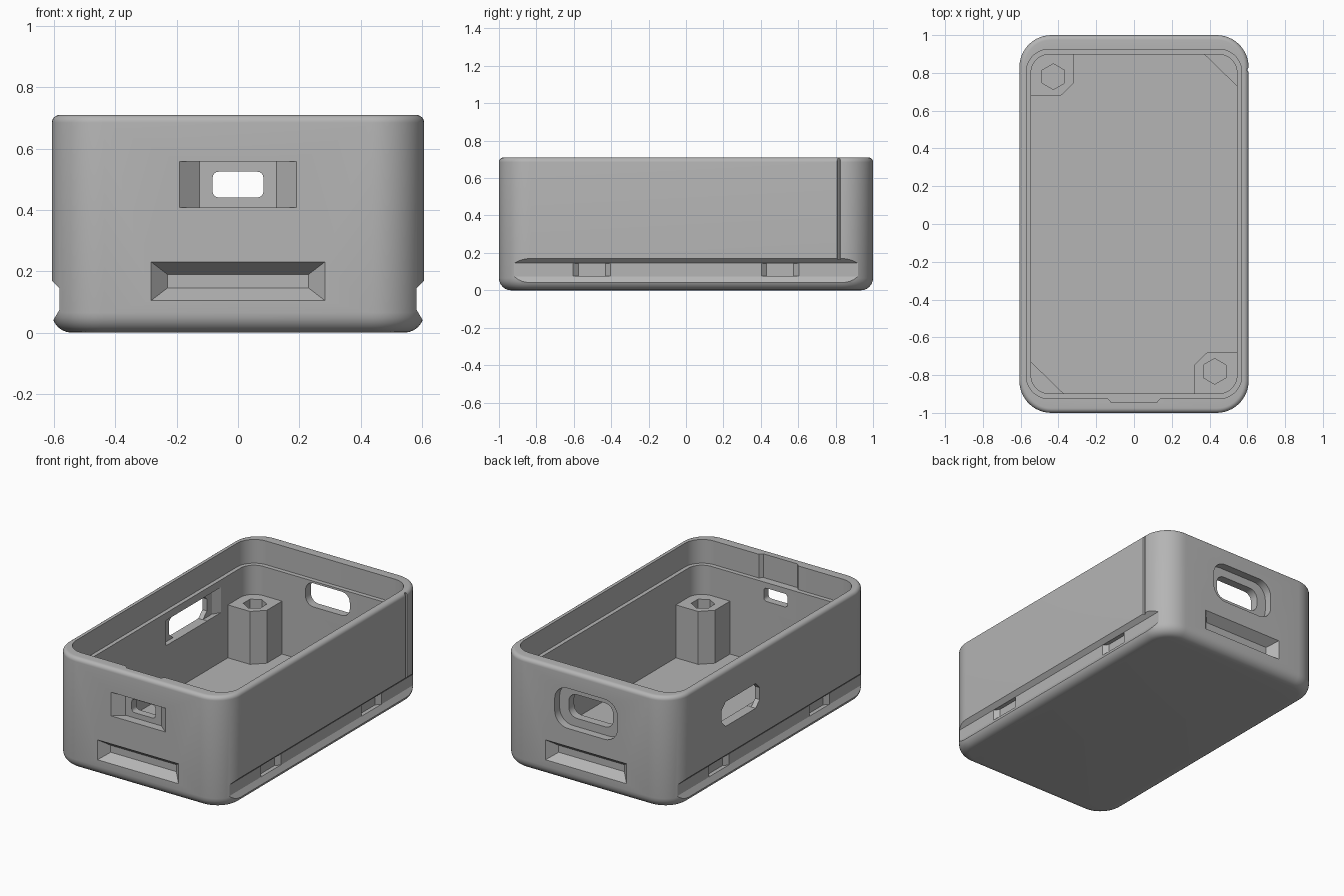
import bpy, bmesh, math

cube = bpy.data.objects.get("Cube")
if cube:
    bpy.data.objects.remove(cube, do_unlink=True)

HX, HY, TOP = 0.607, 1.0, 0.71      # half width, half length, height
FLOOR, LEDGE, POST_TOP = 0.04, 0.56, 0.375

grey = bpy.data.materials.new("matte_grey")
grey.use_nodes = True
GREY = (0.46, 0.46, 0.46, 1)
grey.diffuse_color = GREY
bsdf = grey.node_tree.nodes["Principled BSDF"]
bsdf.inputs["Base Color"].default_value = GREY
bsdf.inputs["Roughness"].default_value = 0.7


def place(axis, pos, u, v):
    return {"x": (pos, u, v), "y": (u, pos, v), "z": (u, v, pos)}[axis]


def section(axis, pos, cu, cv, hu, hv, r=0, seg=0):
    """Rectangle across an axis; seg 0 is square, 1 chamfered, more is rounded."""
    pts = []
    for i, (su, sv) in enumerate(((1, 1), (-1, 1), (-1, -1), (1, -1))):
        for k in range(seg + 1):
            a = math.pi / 2 * (i + (k / seg if seg else 0))
            ru, rv = (math.cos(a), math.sin(a)) if seg else (su, sv)
            pts.append(place(axis, pos, cu + su * (hu - r) + r * ru,
                             cv + sv * (hv - r) + r * rv))
    return pts


def prism(axis, outline, start, end):
    return [[place(axis, p, u, v) for u, v in outline] for p in (start, end)]


def loft(name, sections):
    """Closed solid through matching loops of points."""
    bm = bmesh.new()
    loops = [[bm.verts.new(p) for p in s] for s in sections]
    n = len(loops[0])
    for a, b in zip(loops, loops[1:]):
        for i in range(n):
            j = (i + 1) % n
            bm.faces.new((a[i], a[j], b[j], b[i]))
    bm.faces.new(loops[0][::-1])
    bm.faces.new(loops[-1])
    bmesh.ops.recalc_face_normals(bm, faces=bm.faces)
    mesh = bpy.data.meshes.new(name)
    bm.to_mesh(mesh)
    bm.free()
    mesh.materials.append(grey)
    ob = bpy.data.objects.new(name, mesh)
    bpy.context.collection.objects.link(ob)
    return ob


def activate(ob):
    bpy.ops.object.select_all(action="DESELECT")
    ob.select_set(True)
    bpy.context.view_layer.objects.active = ob


def cut(target, sections):
    cutter = loft("cutter", sections)
    cutter.hide_render = True
    activate(target)
    mod = target.modifiers.new("cut", "BOOLEAN")
    mod.operation, mod.solver, mod.object = "DIFFERENCE", "EXACT", cutter
    bpy.ops.object.modifier_apply(modifier=mod.name)
    bpy.data.objects.remove(cutter, do_unlink=True)


# Shell: rounded outside, stepped ledge inside, one continuous loft
CORNER, SEG = 0.17, 12
rings = []


def fillet(radius, z, start, steps=6):
    for k in range(steps + 1):
        a = start + math.pi / 2 * k / steps
        inset = radius * (1 - math.cos(a))
        rings.append(section("z", z + radius * math.sin(a), 0, 0, HX - inset,
                             HY - inset, CORNER - inset, SEG))


fillet(0.065, 0.065, -math.pi / 2)
fillet(0.025, TOP - 0.025, 0)
for hx, hy, r, z in ((0.57, 0.925, 0.12, TOP), (0.57, 0.925, 0.12, LEDGE),
                     (0.545, 0.897, 0.095, LEDGE), (0.545, 0.897, 0.095, FLOOR)):
    rings.append(section("z", z, 0, 0, hx, hy, r, SEG))
shell = loft("case_shell", rings)

# Grip grooves along both sides, each with two tapered snap dents
for s in (1, -1):
    groove = [(s * 0.582, 0.145), (s * 0.637, 0.2),
              (s * 0.637, -0.017), (s * 0.582, 0.075)]
    cut(shell, prism("y", groove, -1.1, 1.1))
    for y in (-0.503, 0.503):
        cut(shell, [section("x", s * 0.592, y, 0.11, 0.112, 0.0345),
                    section("x", s * 0.557, y, 0.11, 0.072, 0.0345)])

# Tapered pry slots low on the front and back
for s in (1, -1):
    cut(shell, [section("y", s * 1.012, 0, 0.168, 0.295, 0.072),
                section("y", s * 0.945, 0, 0.168, 0.23, 0.022)])

# Front port: recess with sloped sides, then a rounded opening
cut(shell, [section("y", -1.012, 0, 0.483, 0.205, 0.075),
            section("y", -0.945, 0, 0.483, 0.125, 0.075)])
cut(shell, [section("y", y, 0, 0.483, 0.083, 0.042, 0.02, 4) for y in (-1, -0.85)])

# Back port: rounded recess and opening
cut(shell, [section("y", y, 0, 0.472, 0.22, 0.127, 0.09, 8) for y in (1.05, 0.95)])
cut(shell, [section("y", y, 0, 0.472, 0.155, 0.075, 0.055, 6) for y in (1, 0.85)])

# Side window with a wider pocket on the inside
cut(shell, [section("x", x, 0.32, 0.43, 0.19, 0.078, 0.04, 1) for x in (-0.65, -0.5)])
cut(shell, [section("x", -0.52, 0.335, 0.433, 0.31, 0.08),
            section("x", -0.575, 0.33, 0.433, 0.23, 0.08)])

# Latch notch inside the front rim
notch = [(-0.15, -0.91), (-0.12, -0.945), (0.12, -0.945), (0.15, -0.91)]
cut(shell, prism("z", notch, LEDGE, TOP - 0.0 + 0.02))

# Fine upright score line on one side
score = [(HX + 0.012 * math.cos(a), 0.817 + 0.009 * math.sin(a))
         for a in (math.pi / 4 * k for k in range(8))]
cut(shell, prism("z", score, 0.165, TOP + 0.02))

# Two screw posts with hex sockets, two triangular corner supports
for s, name in ((1, "front"), (-1, "back")):
    post = [(0.56, -0.91), (0.32, -0.91), (0.32, -0.745),
            (0.39, -0.677), (0.56, -0.677)]
    ob = loft(name + "_screw_post", prism(
        "z", [(s * x, s * y) for x, y in post], FLOOR - 0.01, POST_TOP))
    hexagon = [(s * 0.427 + 0.068 * math.sin(a), -s * 0.78 + 0.068 * math.cos(a))
               for a in (math.pi / 3 * k for k in range(6))]
    cut(ob, prism("z", hexagon, 0.15, POST_TOP + 0.02))
    corner = [(0.36, 0.91), (0.56, 0.91), (0.56, 0.715)]
    loft(name + "_corner_support", prism(
        "z", [(-s * x, -s * y) for x, y in corner], FLOOR - 0.01, POST_TOP))

activate(shell)
bpy.ops.object.shade_smooth_by_angle(angle=math.radians(25))
